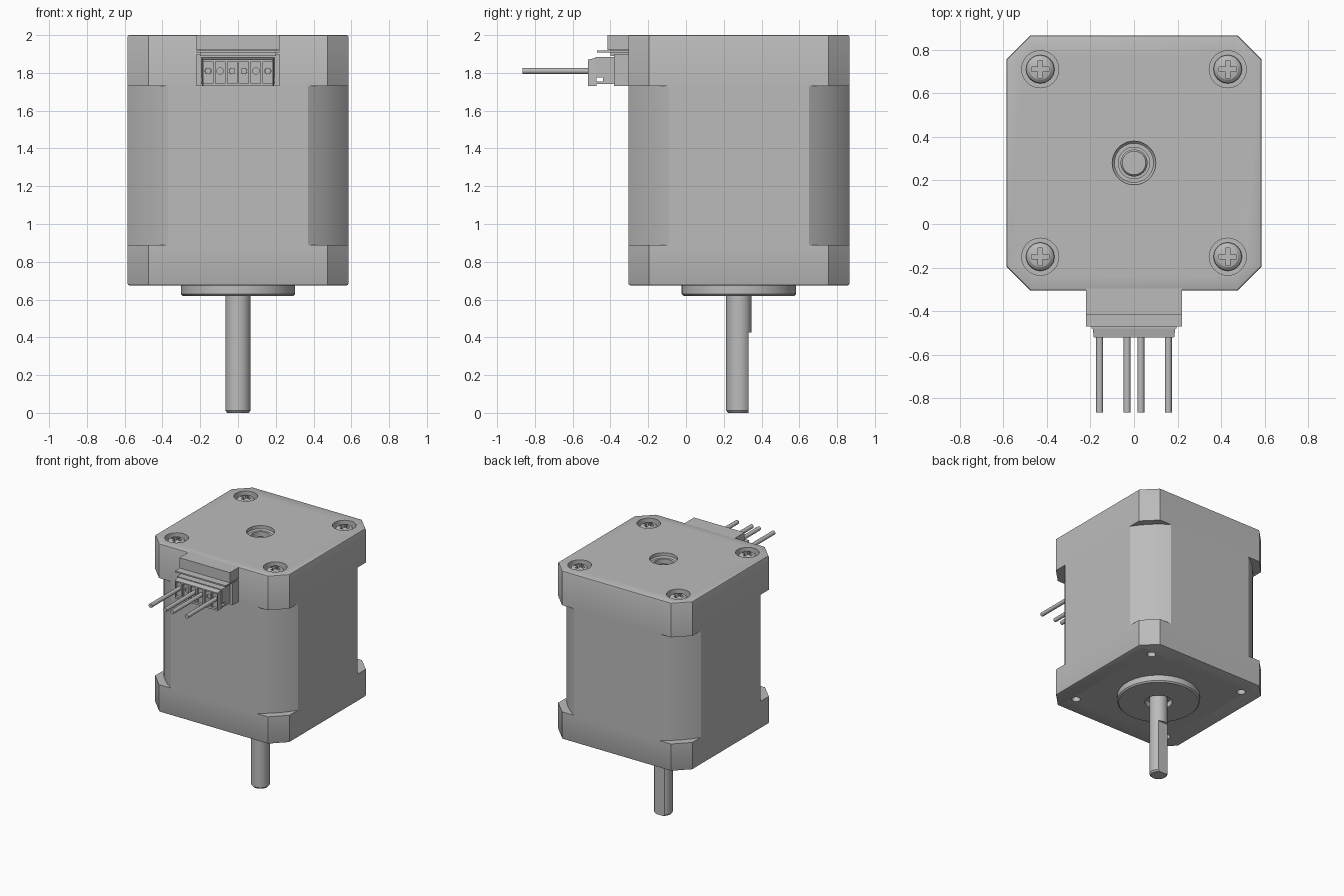
import bpy, bmesh, math
from mathutils import Vector, Matrix

cube = bpy.data.objects.get("Cube")
if cube:
    bpy.data.objects.remove(cube, do_unlink=True)

grey = bpy.data.materials.new("motor_grey")
grey.use_nodes = True
COLOUR = (0.5, 0.5, 0.5, 1)
grey.diffuse_color = COLOUR
grey.node_tree.nodes["Principled BSDF"].inputs["Base Color"].default_value = COLOUR

CY = 0.28        # y of the motor axis
HALF = 0.585     # half width of the body
HOLE = 0.43      # screw offset from the axis
AXIS = Vector((0, CY, 0))


def finish(bm, name):
    bmesh.ops.remove_doubles(bm, verts=bm.verts, dist=1e-5)
    bmesh.ops.recalc_face_normals(bm, faces=bm.faces)
    mesh = bpy.data.meshes.new(name)
    bm.to_mesh(mesh)
    bm.free()
    mesh.materials.append(grey)
    obj = bpy.data.objects.new(name, mesh)
    bpy.context.collection.objects.link(obj)
    return obj


def box(name, x, y, z):
    bm = bmesh.new()
    bmesh.ops.create_cube(bm, size=1)
    for v in bm.verts:
        v.co = [lo + (c + 0.5) * (hi - lo) for c, (lo, hi) in zip(v.co, (x, y, z))]
    return finish(bm, name)


def prism(name, outline, z0, z1, bevel_z=None):
    """Extrude an outline upward; optionally round the rim at one height."""
    bm = bmesh.new()
    face = bm.faces.new([bm.verts.new((x, y + CY, z0)) for x, y in outline])
    ext = bmesh.ops.extrude_face_region(bm, geom=[face])["geom"]
    for v in ext:
        if isinstance(v, bmesh.types.BMVert):
            v.co.z = z1
    bmesh.ops.recalc_face_normals(bm, faces=bm.faces)
    if bevel_z is not None:
        rim = [e for e in bm.edges if all(abs(v.co.z - bevel_z) < 1e-4 for v in e.verts)]
        bmesh.ops.bevel(bm, geom=rim, offset=0.01, segments=2, profile=0.5, affect='EDGES')
    return finish(bm, name)


def lathe(name, profile, at, steps=40, along_y=False):
    """Revolve (radius, height) points about z, or about y if along_y."""
    bm = bmesh.new()
    verts = [bm.verts.new((r, 0, h)) for r, h in profile]
    edges = [bm.edges.new(pair) for pair in zip(verts, verts[1:])]
    bmesh.ops.spin(bm, geom=verts + edges, cent=(0, 0, 0), axis=(0, 0, 1),
                   angle=math.tau, steps=steps)
    bmesh.ops.remove_doubles(bm, verts=bm.verts, dist=1e-5)
    if along_y:
        bmesh.ops.rotate(bm, verts=bm.verts, matrix=Matrix.Rotation(math.pi / 2, 3, 'X'))
    bmesh.ops.translate(bm, verts=bm.verts, vec=at)
    return finish(bm, name)


def rod(name, r, h0, h1, at, steps=32, along_y=False):
    return lathe(name, [(0, h0), (r, h0), (r, h1), (0, h1)], at, steps, along_y)


def cut(obj, cutters):
    for c in cutters:
        c.hide_render = True
        mod = obj.modifiers.new("cut", 'BOOLEAN')
        mod.operation = 'DIFFERENCE'
        mod.solver = 'EXACT'
        mod.object = c
    dg = bpy.context.evaluated_depsgraph_get()
    mesh = bpy.data.meshes.new_from_object(obj.evaluated_get(dg))
    obj.modifiers.clear()
    obj.data = mesh
    for c in cutters:
        bpy.data.objects.remove(c, do_unlink=True)


corners = [Vector((sx * HOLE, CY + sy * HOLE, 0)) for sx in (-1, 1) for sy in (-1, 1)]

# Outlines: chamfered square for the end caps, turned corners for the stator
c = HALF - 0.11
octagon = [(HALF, -c), (HALF, c), (c, HALF), (-c, HALF),
           (-HALF, c), (-HALF, -c), (-c, -HALF), (c, -HALF)]
flat = 0.37
radius, start = math.hypot(HALF, flat), math.atan2(flat, HALF)
turned = []
for q in range(4):
    for i in range(9):
        a = q * math.pi / 2 + start + (math.pi / 2 - 2 * start) * i / 8
        turned.append((radius * math.cos(a), radius * math.sin(a)))

# Body
lower_cap = prism("lower_end_cap", octagon, 0.675, 0.89, 0.675)
prism("stator_body", turned, 0.89, 1.73)
upper_cap = prism("upper_end_cap", octagon, 1.73, 2.0, 2.0)
cut(lower_cap, [rod("cutter", 0.032, 0.6, 0.78, p, 20) for p in corners])
cut(upper_cap,
    [rod("cutter", 0.085, 1.95, 2.1, p) for p in corners]
    + [lathe("cutter", [(0, 1.87), (0.072, 1.87), (0.072, 1.965),
                        (0.09, 1.965), (0.1, 1.975), (0.1, 2.1), (0, 2.1)], AXIS)])

# Cross-head screws in the upper cap
for p in corners:
    screw = lathe("cap_screw", [(0, 1.94), (0.065, 1.94), (0.065, 1.965), (0.06, 1.978),
                                (0.048, 1.988), (0.025, 1.993), (0, 1.994)], p, 32)
    cut(screw, [box("cutter", (p.x - a, p.x + a), (p.y - b, p.y + b), (1.965, 2.05))
                for a, b in ((0.04, 0.011), (0.011, 0.04))])

# Pilot flange with a bearing recess
lathe("pilot_flange", [(0, 0.68), (0.303, 0.68), (0.303, 0.63), (0.293, 0.62),
                       (0.1, 0.62), (0.1, 0.665), (0, 0.665)], AXIS, 64)

# Shaft with a flat at its working end, visible again in the top hole
shaft = lathe("shaft", [(0, 0), (0.057, 0), (0.067, 0.012), (0.067, 1.8), (0.062, 1.8),
                        (0.062, 1.925), (0.054, 1.935), (0, 1.935)], AXIS)
cut(shaft, [box("cutter", (-0.2, 0.2), (CY + 0.05, CY + 0.2), (-0.1, 0.425))])

# Connector housing on the front
front = CY - HALF
box("connector_hood", (-0.22, 0.22), (-0.415, front + 0.02), (1.92, 2.0))
box("connector_top_plate", (-0.22, 0.22), (-0.47, front), (1.907, 1.918))
box("connector_neck", (-0.2, 0.2), (-0.4, front), (1.89, 1.93))
box("connector_base", (-0.22, 0.22), (-0.38, front), (1.73, 1.9))
socket = box("connector_socket", (-0.195, 0.195), (-0.48, -0.37), (1.74, 1.885))
cut(socket, [box("cutter", (-0.3, 0.3), (-0.5, -0.44), (1.755, 1.775))])

# Plug with six cells, and wires in four of them
plug = box("wire_plug", (-0.19, 0.19), (-0.52, -0.475), (1.73, 1.88))
for v in plug.data.vertices:
    if v.co.y < -0.5:
        v.co.x *= 0.97
        if v.co.z > 1.8:
            v.co.z -= 0.01
slots = [(i - 2.5) * 0.063 for i in range(6)]
cut(plug, [box("cutter", (x - 0.025, x + 0.025), (-0.6, -0.5), (1.745, 1.86)) for x in slots])
cut(plug, [rod("cutter", 0.017, 0.49, 0.51, Vector((x, 0, 1.81)), 16, True) for x in slots])
for i in (0, 2, 3, 5):
    rod("wire", 0.016, 0.48, 0.865, Vector((slots[i], 0, 1.81)), 16, True)

# Smooth round parts, keep hard edges
for obj in bpy.context.collection.objects:
    if obj.type == 'MESH' and obj.data.materials and obj.data.materials[0] == grey:
        obj.data.polygons.foreach_set("use_smooth", [True] * len(obj.data.polygons))
        obj.data.set_sharp_from_angle(angle=math.radians(25))
        obj.data.update()
